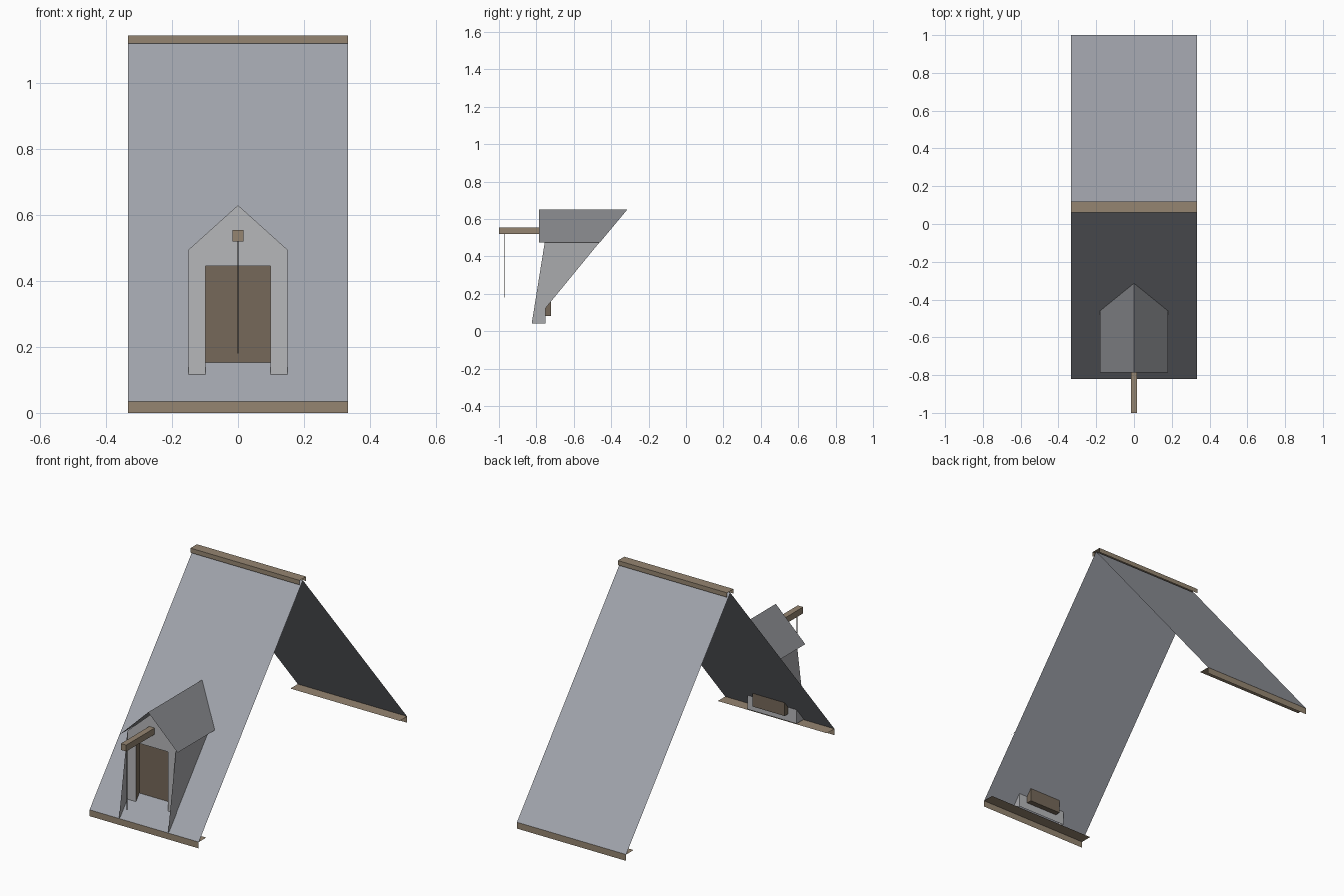
import bpy

if "Cube" in bpy.data.objects:
    bpy.data.objects.remove(bpy.data.objects["Cube"])


def material(name, r, g, b):
    m = bpy.data.materials.new(name)
    m.diffuse_color = (r, g, b, 1)
    m.use_nodes = True
    m.node_tree.nodes["Principled BSDF"].inputs["Base Color"].default_value = m.diffuse_color
    return m


brown = material("wood", 0.30, 0.235, 0.165)
door_brown = material("door_wood", 0.18, 0.14, 0.10)
slate = material("slate", 0.355, 0.37, 0.41)
wall_grey = material("wall_grey", 0.47, 0.475, 0.49)
side_grey = material("side_grey", 0.40, 0.405, 0.42)
dormer_slate = material("dormer_slate", 0.23, 0.235, 0.25)
dark = material("rope_dark", 0.08, 0.07, 0.06)


def sheet(name, polys, mat):
    """Object made of flat polygons, each a list of points."""
    verts, faces = [], []
    for p in polys:
        faces.append(list(range(len(verts), len(verts) + len(p))))
        verts += p
    mesh = bpy.data.meshes.new(name)
    mesh.from_pydata(verts, [], faces)
    mesh.materials.append(mat)
    obj = bpy.data.objects.new(name, mesh)
    bpy.context.collection.objects.link(obj)


def strip(profile, w):
    """Quads sweeping a (y, z) profile across x = -w..w."""
    return [[(-w, *a), (w, *a), (w, *b), (-w, *b)]
            for a, b in zip(profile, profile[1:])]


def box(name, x, y0, y1, z0, z1, mat):
    bpy.ops.mesh.primitive_cube_add(size=1, location=(0, (y0 + y1) / 2, (z0 + z1) / 2))
    obj = bpy.context.object
    obj.name = name
    obj.scale = (2 * x, y1 - y0, z1 - z0)
    obj.data.materials.append(mat)


W, MID, APEX, EAVE = 0.334, 0.09, 1.135, 0.035

# Main roof: two thin slopes
sheet("main_roof", strip([(1, EAVE), (MID, APEX), (-0.82, EAVE)], W), slate)

# Ridge cap, open underneath and at the ends
sheet("ridge_cap", strip([(0.118, 1.12), (0.118, 1.145), (0.062, 1.145), (0.062, 1.12)], W), brown)

# Eave boards with an inward flange
sheet("front_eave_board", strip([(-0.82, 0), (-0.82, 0.035), (-0.755, 0.035)], W), brown)
sheet("back_eave_board", strip([(0.935, 0.035), (1, 0.035), (1, 0)], W)[::-1], brown)

# Dormer front wall with door opening
F = -0.752
front = [[(s * 0.15, F, 0.04), (s * 0.098, F, 0.04), (s * 0.098, F, 0.445), (s * 0.15, F, 0.495)]
         for s in (-1, 1)]
front.append([(-0.15, F, 0.495), (-0.098, F, 0.445), (0.098, F, 0.445),
              (0.15, F, 0.495), (0, F, 0.63)])
front.append([(-0.098, F, 0.04), (0.098, F, 0.04), (0.098, F, 0.08), (-0.098, F, 0.08)])
sheet("dormer_front", front, wall_grey)

# Dormer side walls, flaring forward at the bottom
cheek = [(-0.825, 0.04), (F, 0.04), (F, 0.122), (-0.446, 0.495), (F, 0.495)]
sheet("dormer_sides", [[(s * 0.15, y, z) for y, z in cheek] for s in (-1, 1)], side_grey)

# Dormer roof running back into the main slope
sheet("dormer_roof", [[(0, -0.785, 0.65), (s * 0.18, -0.785, 0.475),
                       (s * 0.18, -0.46, 0.475), (0, -0.314, 0.65)] for s in (1, -1)],
      dormer_slate)

# Recessed door: panel plus reveal
D = -0.722
ring = [(-0.098, 0.08), (0.098, 0.08), (0.098, 0.445), (-0.098, 0.445)]
door = [[(x, D, z) for x, z in ring]]
for a, b in zip(ring, ring[1:] + ring[:1]):
    door.append([(a[0], F, a[1]), (b[0], F, b[1]), (b[0], D, b[1]), (a[0], D, a[1])])
sheet("door", door, door_brown)

# Hoist beam and rope
box("hoist_beam", 0.0165, -1, F, 0.52, 0.555, brown)
box("rope", 0.0015, -0.9715, -0.9685, 0.18, 0.52, dark)
